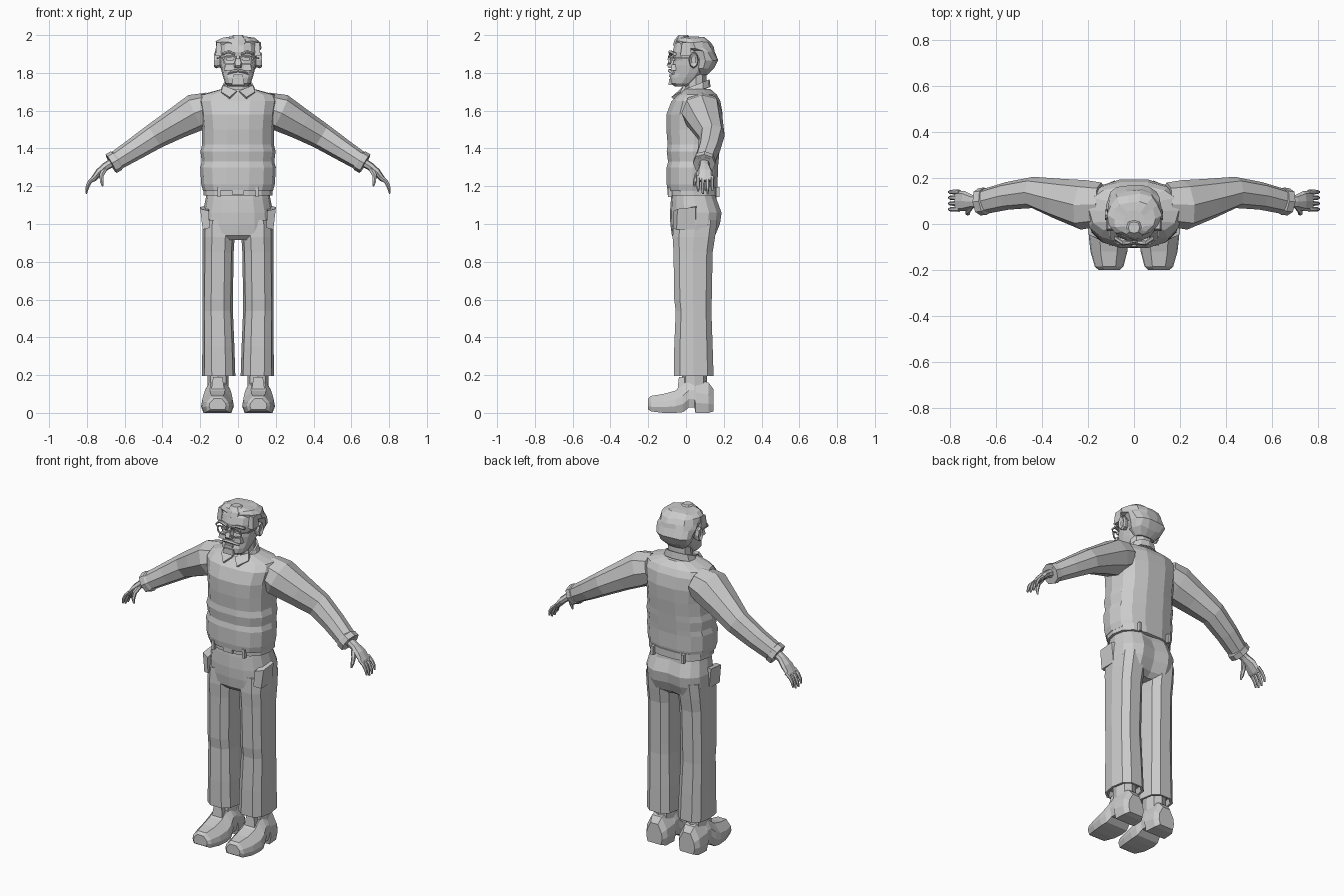
import bpy, bmesh, math, random
from mathutils import Vector

random.seed(4)
grey = bpy.data.materials.new("light grey")
grey.diffuse_color = (0.6, 0.6, 0.6, 1)


def finish(name, bm, mirror=False):
    bmesh.ops.recalc_face_normals(bm, faces=bm.faces[:])
    me = bpy.data.meshes.new(name)
    bm.to_mesh(me)
    bm.free()
    me.materials.append(grey)
    ob = bpy.data.objects.new(name, me)
    bpy.context.collection.objects.link(ob)
    if mirror:
        ob.modifiers.new("mirror", 'MIRROR').use_mirror_merge = False
    return ob


def loft(name, rings, mirror=False, loop=False):
    """Skin a list of equal-length point rings, capped unless closed on itself."""
    bm = bmesh.new()
    vs = [[bm.verts.new(p) for p in r] for r in rings]
    pairs = list(zip(vs, vs[1:])) + ([(vs[-1], vs[0])] if loop else [])
    n = len(vs[0])
    for a, b in pairs:
        for i in range(n):
            j = (i + 1) % n
            bm.faces.new((a[i], a[j], b[j], b[i]))
    if not loop:
        bm.faces.new(vs[0])
        bm.faces.new(vs[-1])
    return finish(name, bm, mirror)


def unit(n, e, turn=0.0):
    """Squared-off circle of n points."""
    out = []
    for i in range(n):
        t = 2 * math.pi * (i + turn) / n
        c, s = math.cos(t), math.sin(t)
        out.append((math.copysign(abs(c) ** (2 / e), c), math.copysign(abs(s) ** (2 / e), s)))
    return out


def level(z, hx, y0, y1, n=14, e=2.5, cx=0.0, tilt=0.0):
    """Horizontal ring from front y0 to back y1."""
    cy, hy = (y0 + y1) / 2, (y1 - y0) / 2
    return [Vector((cx + hx * a, cy + hy * b, z + tilt * hy * b)) for a, b in unit(n, e)]


def limb(name, stations, n=8, e=2.3):
    """Tube through stations (x, y, z, half width in y, half thickness), mirrored."""
    rings = []
    pts = [Vector(s[:3]) for s in stations]
    for i, s in enumerate(stations):
        d = (pts[min(i + 1, len(pts) - 1)] - pts[max(i - 1, 0)]).normalized()
        v = d.cross(Vector((0, 1, 0))).normalized()
        u = v.cross(d)
        rings.append([pts[i] + u * a * s[3] + v * b * s[4] for a, b in unit(n, e)])
    return loft(name, rings, True)


def box(name, c, h, mirror=False, taper=1.0):
    """Box with centre c, half sizes h, top scaled by taper."""
    rings = [[(c[0] + a * h[0] * k, c[1] + b * h[1] * k, c[2] + s * h[2])
              for a, b in ((-1, -1), (1, -1), (1, 1), (-1, 1))] for s, k in ((-1, 1), (1, taper))]
    return loft(name, rings, mirror)


# sweater body with soft folds
loft("sweater_body", [level(*r) for r in (
    (1.18, .165, -.085, .15), (1.175, .185, -.1, .165), (1.21, .195, -.105, .17),
    (1.30, .2, -.105, .172), (1.33, .192, -.098, .175), (1.385, .199, -.105, .18),
    (1.42, .19, -.1, .183), (1.50, .19, -.107, .192), (1.58, .198, -.107, .197),
    (1.65, .21, -.08, .185), (1.685, .195, -.045, .165), (1.715, .085, -.025, .13))])

# sleeves
limb("sleeve", [(.14, .085, 1.62, .095, .08), (.22, .083, 1.592, .108, .1),
                (.33, .11, 1.53, .088, .083), (.44, .137, 1.466, .068, .07),
                (.55, .122, 1.395, .06, .06), (.64, .1, 1.338, .055, .052),
                (.645, .099, 1.335, .06, .058), (.672, .096, 1.319, .059, .057),
                (.672, .096, 1.319, .045, .043), (.655, .098, 1.33, .04, .038)])

# hands: palm, four fingers, thumb
limb("palm", [(.65, .097, 1.335, .027, .024), (.70, .097, 1.305, .028, .022),
              (.735, .1, 1.275, .043, .02), (.765, .1, 1.238, .045, .015), (.772, .1, 1.228, .04, .01)])
for i in range(4):
    y = .064 + .025 * i
    dz = (.012, 0, .002, .016)[i]
    limb("finger", [(.758, y, 1.25, .011, .011), (.785, y, 1.218 + dz / 2, .01, .01),
                    (.798, y, 1.188 + dz, .009, .009), (.804, y, 1.16 + dz, .005, .005)], 6, 2)
limb("thumb", [(.705, .08, 1.29, .014, .014), (.722, .058, 1.258, .013, .013),
               (.722, .046, 1.225, .01, .01), (.716, .044, 1.2, .005, .005)], 6, 2)

# trousers: hips with a centre crease at the back
hips = [level(*r, n=16) for r in (
    (1.17, .165, -.075, .155), (1.13, .172, -.08, .17), (1.06, .186, -.085, .197),
    (1.0, .188, -.083, .188), (.94, .186, -.075, .162), (.915, .15, -.05, .13))]
for ring in hips[1:]:
    for p in ring:
        if abs(p.x) < .02 and p.y > .1:
            p.y -= .022
loft("hips", hips)

# trouser legs, hollow hems
loft("trouser_leg", [level(z, h, a, b, 10, 2.7, cx) for z, h, a, b, cx in (
    (1.02, .085, -.07, .17, .1), (.93, .085, -.075, .158, .103), (.85, .082, -.07, .145, .105),
    (.60, .081, -.066, .14, .108), (.54, .081, -.058, .138, .108), (.35, .085, -.066, .145, .104),
    (.195, .088, -.068, .15, .102), (.195, .075, -.055, .137, .102), (.23, .07, -.05, .13, .102))], True)

# slanted side pockets
loft("pocket", [[(.155, -.065, 1.07), (.2, -.045, 1.08), (.2, .05, 1.09), (.155, .06, 1.1)],
                [(.15, -.07, .98), (.187, -.05, .97), (.187, .05, .97), (.15, .06, .98)]], True)

# belt, buckle and loops
loft("belt", [level(z, h, a, b) for z, h, a, b in (
    (1.15, .17, -.08, .162), (1.152, .182, -.09, .172), (1.195, .182, -.09, .172), (1.197, .16, -.08, .16))])
box("buckle", (0, -.092, 1.172), (.03, .006, .018))
for x, y in ((.1, -.085), (.1, .168)):
    box("belt_loop", (x, y, 1.17), (.008, .01, .026), True)

# ankles
loft("ankle", [level(z, .056, -.02, .11, 8, 2.3, .105) for z in (.1, .24)], True)


# shoes, skinned heel to toe
def shoe_ring(y, hw, zb, zt, cx):
    prof = ((-.85, 0), (-1, .3), (-.92, .6), (-.45, 1), (.45, 1), (.92, .6), (1, .3), (.85, 0))
    return [(cx + hw * a, y, zb + (zt - zb) * b) for a, b in prof]


loft("shoe", [shoe_ring(*r) for r in (
    (-.2, .045, .018, .075, .108), (-.185, .062, .008, .09, .108), (-.12, .08, 0, .1, .109),
    (-.055, .087, 0, .118, .109), (-.015, .083, .004, .15, .108), (.015, .074, .028, .18, .107),
    (.045, .074, .028, .182, .107), (.05, .076, 0, .18, .107), (.12, .07, 0, .16, .107),
    (.146, .052, .008, .125, .107))], True)
box("shoe_tongue", (.107, -.02, .155), (.035, .025, .035), True, .7)

# neck and shirt collar
loft("neck", [level(1.69, .07, -.005, .11, 10, 2.2), level(1.82, .066, -.005, .11, 10, 2.2)])
loft("collar", [level(1.70, .095, -.045, .13, 12, 2.2, 0, .3), level(1.735, .082, -.03, .125, 12, 2.2, 0, .4),
                level(1.735, .072, -.02, .115, 12, 2.2, 0, .4), level(1.70, .07, -.02, .11, 12, 2.2, 0, .3)], loop=True)
flap = [Vector(p) for p in ((.006, -.04, 1.705), (.078, -.012, 1.735), (.09, -.03, 1.70), (.045, -.078, 1.672))]
loft("collar_flap", [flap, [p + Vector((0, .012, -.01)) for p in flap]], True)

# head
loft("head", [level(z, h, a, b, 14, 2.5) for z, h, a, b in (
    (1.728, .05, -.06, .01), (1.745, .068, -.084, .04), (1.775, .078, -.086, .08),
    (1.80, .085, -.075, .1), (1.84, .094, -.073, .12), (1.865, .098, -.066, .13),
    (1.89, .1, -.072, .13), (1.91, .1, -.074, .13), (1.95, .098, -.062, .13), (1.985, .07, -.035, .09))])

# hair: swept-back mass, side tufts and top quiff
hair = [level(*r, n=14, e=2.3) for r in (
    (1.79, .06, .06, .115), (1.825, .098, .045, .148), (1.87, .11, .035, .172),
    (1.915, .116, .015, .155), (1.935, .12, -.045, .145), (1.965, .116, -.058, .13),
    (1.985, .09, -.05, .1), (1.992, .045, -.035, .06))]
for ring in hair[1:-1]:
    for p in ring:
        p += Vector([random.uniform(-.006, .006) for _ in range(3)])
loft("hair", hair)
loft("quiff", [level(1.945, .045, -.07, .02, 8), level(1.975, .05, -.06, .03, 8), level(2.0, .025, -.04, .01, 8)])
box("side_tuft", (.102, .0, 1.925), (.017, .03, .035), True, .7)

# ears
loft("ear", [[(x, .04 + a * k, 1.868 + b * k * 1.7) for a, b in unit(8, 2)]
             for x, k in ((.088, .02), (.115, .026), (.126, .022), (.118, .012))], True)

# nose, brows, eyes, cheeks, moustache, lips, chin
loft("nose", [[(-.02, -.06, 1.825), (.02, -.06, 1.825), (.014, -.09, 1.825), (-.014, -.09, 1.825)],
              [(-.024, -.06, 1.838), (.024, -.06, 1.838), (.014, -.103, 1.84), (-.014, -.103, 1.84)],
              [(-.012, -.055, 1.89), (.012, -.055, 1.89), (.007, -.078, 1.89), (-.007, -.078, 1.89)]])
brow = [[(x, y + a * .01, z + b * .009) for a, b in unit(6, 2)]
        for x, y, z in ((.015, -.08, 1.897), (.05, -.083, 1.912), (.085, -.06, 1.9))]
loft("eyebrow", brow, True)
box("eye", (.043, -.066, 1.873), (.018, .008, .008), True)
box("cheek", (.05, -.066, 1.828), (.024, .014, .016), True, .7)
loft("moustache", [[(x, y + a * .012, z + b * h) for a, b in unit(6, 2)] for x, y, z, h in (
    (-.055, -.06, 1.795, .005), (-.025, -.08, 1.808, .01), (0, -.085, 1.812, .009),
    (.025, -.08, 1.808, .01), (.055, -.06, 1.795, .005))])
box("lower_lip", (0, -.08, 1.785), (.025, .01, .006))
box("chin", (0, -.08, 1.752), (.034, .012, .016), False, .85)

# glasses: rims, bridge, temples
rim = []
for a, b in unit(10, 2.8):
    c = Vector((.044 + .034 * a, -.092 + .012 * max(a, 0), 1.868 + .022 * b))
    o = Vector((a, 0, b)).normalized() * .0035
    f = Vector((0, .0035, 0))
    rim.append([c + o + f, c + o - f, c - o - f, c - o + f])
loft("glasses_rim", rim, True, True)
box("glasses_bridge", (0, -.093, 1.873), (.012, .004, .004))
loft("glasses_temple", [[(x + a * .003, y, 1.878 + b * .004) for a, b in ((-1, -1), (1, -1), (1, 1), (-1, 1))]
                        for x, y in ((.078, -.082), (.104, -.06), (.11, .04))], True)
